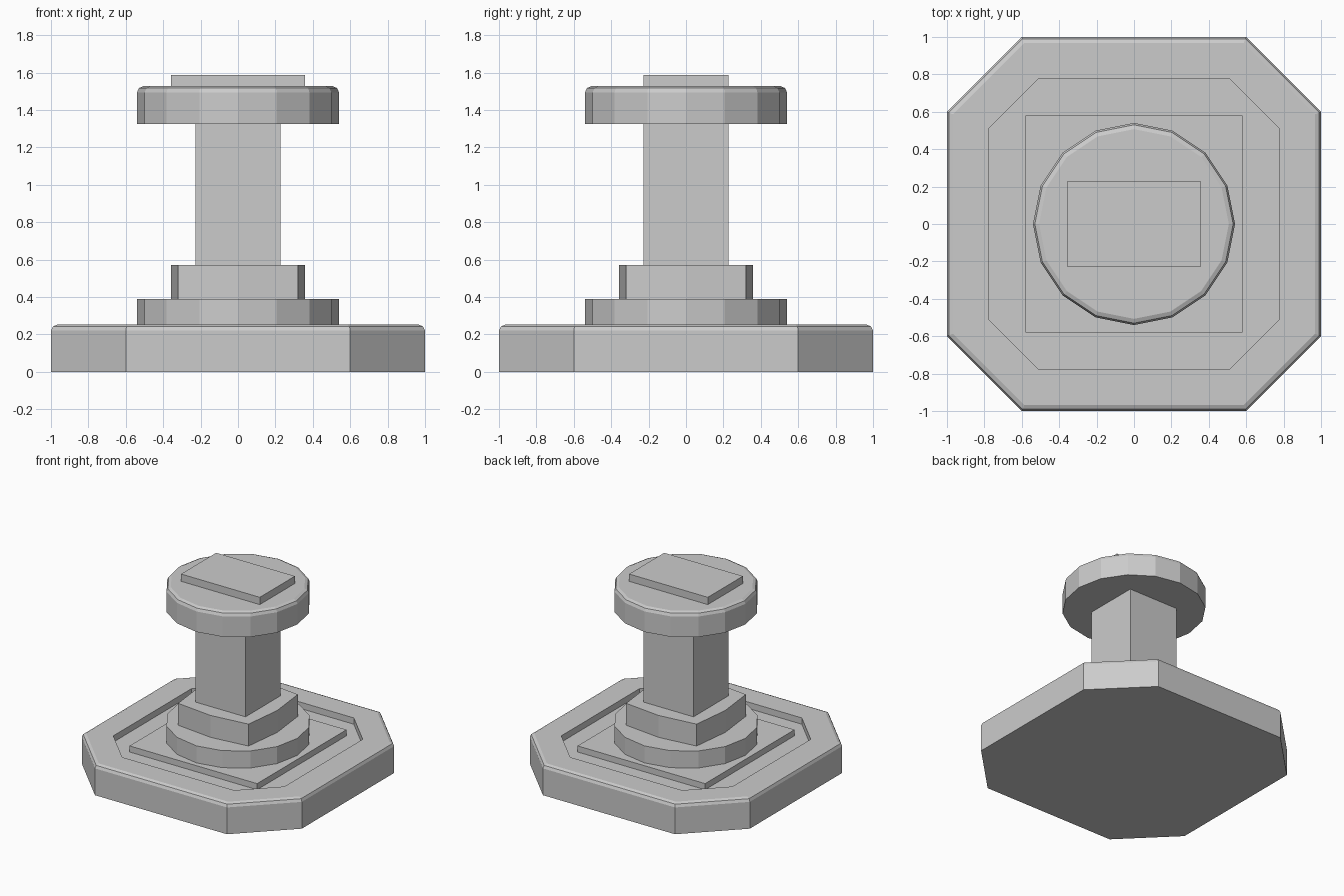
import bpy, bmesh, math

if "Cube" in bpy.data.objects:
    bpy.data.objects.remove(bpy.data.objects["Cube"])


def loft(name, rings):
    """Skin equal-length rings of points and cap both ends."""
    bm = bmesh.new()
    loops = [[bm.verts.new(p) for p in ring] for ring in rings]
    n = len(loops[0])
    for low, high in zip(loops, loops[1:]):
        for i in range(n):
            j = (i + 1) % n
            bm.faces.new((low[i], low[j], high[j], high[i]))
    bm.faces.new(loops[0][::-1])
    bm.faces.new(loops[-1])
    bmesh.ops.recalc_face_normals(bm, faces=bm.faces)
    mesh = bpy.data.meshes.new(name)
    bm.to_mesh(mesh)
    bm.free()
    obj = bpy.data.objects.new(name, mesh)
    bpy.context.collection.objects.link(obj)
    return obj


def octagon(inset, z):
    a, b = 1 - inset, 0.6 - inset * math.tan(math.pi / 8)
    pts = [(a, -b), (a, b), (b, a), (-b, a), (-a, b), (-a, -b), (-b, -a), (b, -a)]
    return [(x, y, z) for x, y in pts]


def circle(r, z, n=16):
    return [(r * math.cos(math.tau * i / n), r * math.sin(math.tau * i / n), z)
            for i in range(n)]


def box(name, hx, hy, z0, z1):
    pts = [(-hx, -hy), (hx, -hy), (hx, hy), (-hx, hy)]
    return loft(name, [[(x, y, z) for x, y in pts] for z in (z0, z1)])


# Octagonal base with rounded rim and sunken tray
loft("base", [octagon(d, z) for d, z in
              [(0, 0), (0, 0.22), (0.01, 0.242), (0.032, 0.252), (0.222, 0.252), (0.222, 0.2)]])

# Square plate in the tray
box("tray_plate", 0.58, 0.58, 0.2, 0.25)

# Lower disc
loft("lower_disc", [circle(0.54, z) for z in (0.25, 0.39)])

# Collar: square with slightly bulging sides
corner, bulge = 0.32 * math.sqrt(2), 0.357
collar = [[((bulge, corner)[i % 2] * math.cos(math.pi * i / 4),
            (bulge, corner)[i % 2] * math.sin(math.pi * i / 4), z) for i in range(8)]
          for z in (0.39, 0.57)]
loft("collar", collar)

# Square column
box("column", 0.228, 0.228, 0.57, 1.326)

# Upper disc with rounded top edge
loft("upper_disc", [circle(r, z) for r, z in
                    [(0.54, 1.326), (0.54, 1.494), (0.53, 1.517), (0.507, 1.527)]])

# Slab on top
box("top_slab", 0.358, 0.228, 1.527, 1.587)
